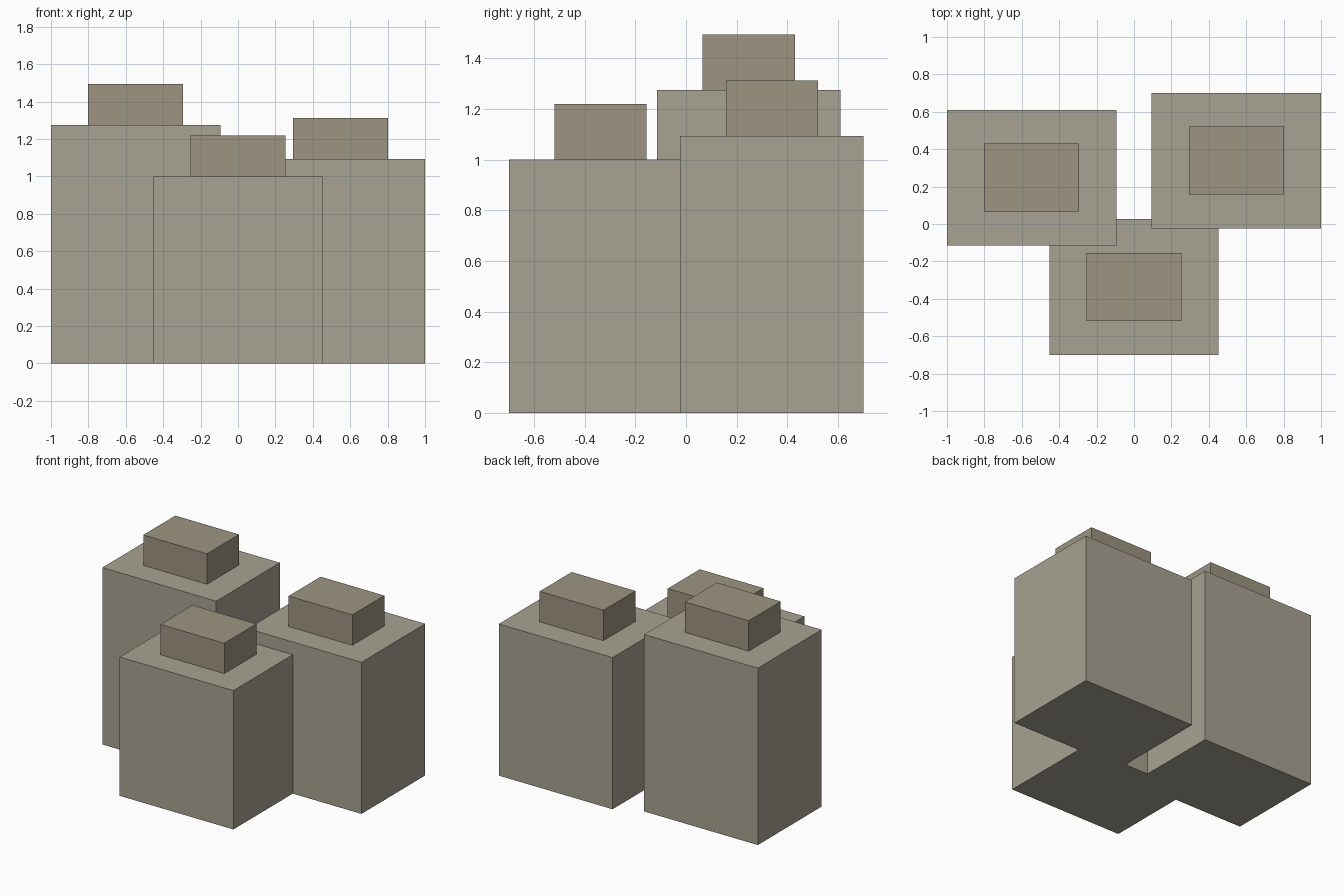
import bpy

if "Cube" in bpy.data.objects:
    bpy.data.objects.remove(bpy.data.objects["Cube"])


def material(name, colour):
    mat = bpy.data.materials.new(name)
    mat.diffuse_color = (*colour, 1)
    mat.use_nodes = True
    mat.node_tree.nodes["Principled BSDF"].inputs["Base Color"].default_value = mat.diffuse_color
    return mat


def box(name, centre, base, size, mat):
    """Box standing on height `base`, centred on (x, y)."""
    x, y = centre
    bpy.ops.mesh.primitive_cube_add(size=1, location=(x, y, base + size[2] / 2))
    ob = bpy.context.object
    ob.name = name
    ob.scale = size
    bpy.ops.object.transform_apply(location=False, rotation=False, scale=True)
    ob.data.materials.append(mat)
    return ob


stone = material("stone", (0.39, 0.36, 0.29))
cap_stone = material("cap_stone", (0.34, 0.30, 0.22))

# Three pillars of equal footprint: centre and height
pillars = {
    "left": ((-0.547, 0.248), 1.274),
    "right": ((0.547, 0.339), 1.092),
    "front": ((0.0, -0.337), 1.0),
}

for side, (centre, height) in pillars.items():
    # Tall block
    box(f"{side}_block", centre, 0, (0.906, 0.725, height), stone)
    # Smaller cap resting on top
    box(f"{side}_cap", centre, height, (0.508, 0.364, 0.219), cap_stone)
